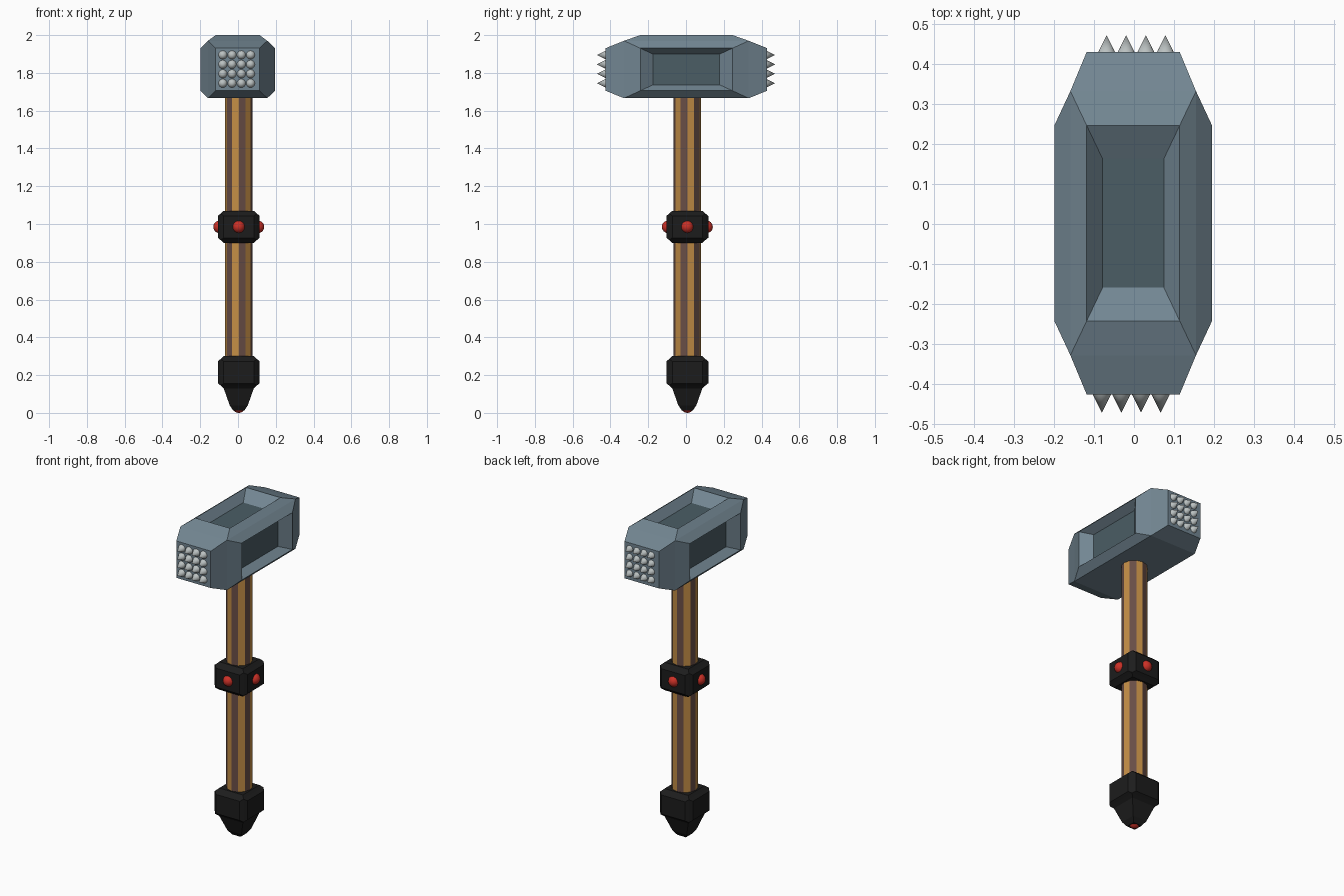
import bpy, bmesh, math
from mathutils import Vector, Matrix

if "Cube" in bpy.data.objects:
    bpy.data.objects.remove(bpy.data.objects["Cube"])


def material(name, rgb):
    m = bpy.data.materials.new(name)
    m.diffuse_color = (*rgb, 1)
    m.use_nodes = True
    m.node_tree.nodes["Principled BSDF"].inputs["Base Color"].default_value = m.diffuse_color
    return m


STEEL = material("steel", (0.17, 0.24, 0.29))
DARK = material("dark_steel", (0.07, 0.11, 0.13))
SILVER = material("silver", (0.5, 0.54, 0.54))
WOOD = material("wood", (0.55, 0.27, 0.06))
BROWN = material("brown_wood", (0.14, 0.075, 0.06))
BLACK = material("black_grip", (0.012, 0.012, 0.012))
RED = material("red_gem", (0.6, 0.03, 0.02))


def finish(name, bm, *mats):
    bmesh.ops.recalc_face_normals(bm, faces=bm.faces)
    mesh = bpy.data.meshes.new(name)
    bm.to_mesh(mesh)
    bm.free()
    for m in mats:
        mesh.materials.append(m)
    ob = bpy.data.objects.new(name, mesh)
    bpy.context.collection.objects.link(ob)
    return ob


def box(centre, half):
    bm = bmesh.new()
    mat = Matrix.Translation(centre) @ Matrix.Diagonal((*[2 * h for h in half], 1))
    bmesh.ops.create_cube(bm, size=1, matrix=mat)
    bm.normal_update()
    return bm


def raise_face(bm, face, scale, offset):
    """Extrude one face along its normal and scale the new cap."""
    n = face.normal.copy()
    new = bmesh.ops.extrude_discrete_faces(bm, faces=[face])["faces"][0]
    c = new.calc_center_median()
    for v in new.verts:
        v.co = c + (v.co - c) * scale + n * offset
    bm.normal_update()
    return new


def sphere(name, loc, r):
    bm = bmesh.new()
    bmesh.ops.create_uvsphere(bm, u_segments=20, v_segments=12, radius=r,
                              matrix=Matrix.Translation(loc))
    for f in bm.faces:
        f.smooth = True
    return finish(name, bm, RED)


CX, CY = 0.004, 0.007  # shaft axis

# Head: block with tapered faces, recesses on top and both sides
bm = box((-0.002, 0.002, 1.818), (0.157, 0.33, 0.152))
for f in list(bm.faces):
    n = f.normal.copy()
    if n.z < -0.5:
        continue
    rise = 0.04 if abs(n.x) > 0.5 else 0.098 if abs(n.y) > 0.5 else 0.03
    cap = raise_face(bm, f, 0.74, rise)
    if abs(n.y) < 0.5:
        floor = raise_face(bm, cap, 0.66 if n.z > 0.5 else 0.72, -0.05)
        floor.material_index = 1
finish("hammer_head", bm, STEEL, DARK)

# Spikes: 4 x 4 cones on each striking face
for side, label, shift in ((-1, "front", -0.007), (1, "back", 0.005)):
    bm = bmesh.new()
    for i in range(4):
        for j in range(4):
            loc = (shift + (i - 1.5) * 0.049, side * 0.448, 1.82 + (j - 1.5) * 0.05)
            mat = Matrix.Translation(loc) @ Matrix.Rotation(-side * math.pi / 2, 4, 'X')
            bmesh.ops.create_cone(bm, cap_ends=True, segments=16, radius1=0.0235,
                                  radius2=0, depth=0.047, matrix=mat)
    for f in bm.faces:
        f.smooth = len(f.verts) == 3
    finish(label + "_spikes", bm, SILVER)

# Handle: twelve-sided shaft with alternating wood strips
bm = bmesh.new()
rings = [[bm.verts.new((CX + 0.073 * math.cos(math.radians(30 * k)),
                        CY + 0.073 * math.sin(math.radians(30 * k)), z))
          for k in range(12)] for z in (0.2, 1.69)]
for k in range(12):
    q = (k + 1) % 12
    f = bm.faces.new((rings[0][k], rings[0][q], rings[1][q], rings[1][k]))
    f.material_index = k % 2
bm.faces.new(rings[0][::-1])
bm.faces.new(rings[1])
finish("handle", bm, WOOD, BROWN)

# Collar: chamfered block with four gems
bm = box((CX, CY, 0.985), (0.096, 0.096, 0.07))
for f in list(bm.faces):
    raise_face(bm, f, 0.83, 0.015)
finish("collar", bm, BLACK)
for k in range(4):
    a = k * math.pi / 2
    sphere("collar_gem_%d" % (k + 1),
           (CX + 0.102 * math.cos(a), CY + 0.102 * math.sin(a), 0.985), 0.033)

# Pommel: chamfered block tapering to a blunt tip with a gem
bm = box((CX, CY, 0.215), (0.096, 0.096, 0.07))
for f in list(bm.faces):
    down = f.normal.z < -0.5
    cap = raise_face(bm, f, 0.83, 0.015)
    if down:
        cap = raise_face(bm, cap, 0.6, 0.09)
        raise_face(bm, cap, 0.6, 0.028)
finish("pommel", bm, BLACK)
sphere("pommel_gem", (CX, CY, 0.033), 0.033)
